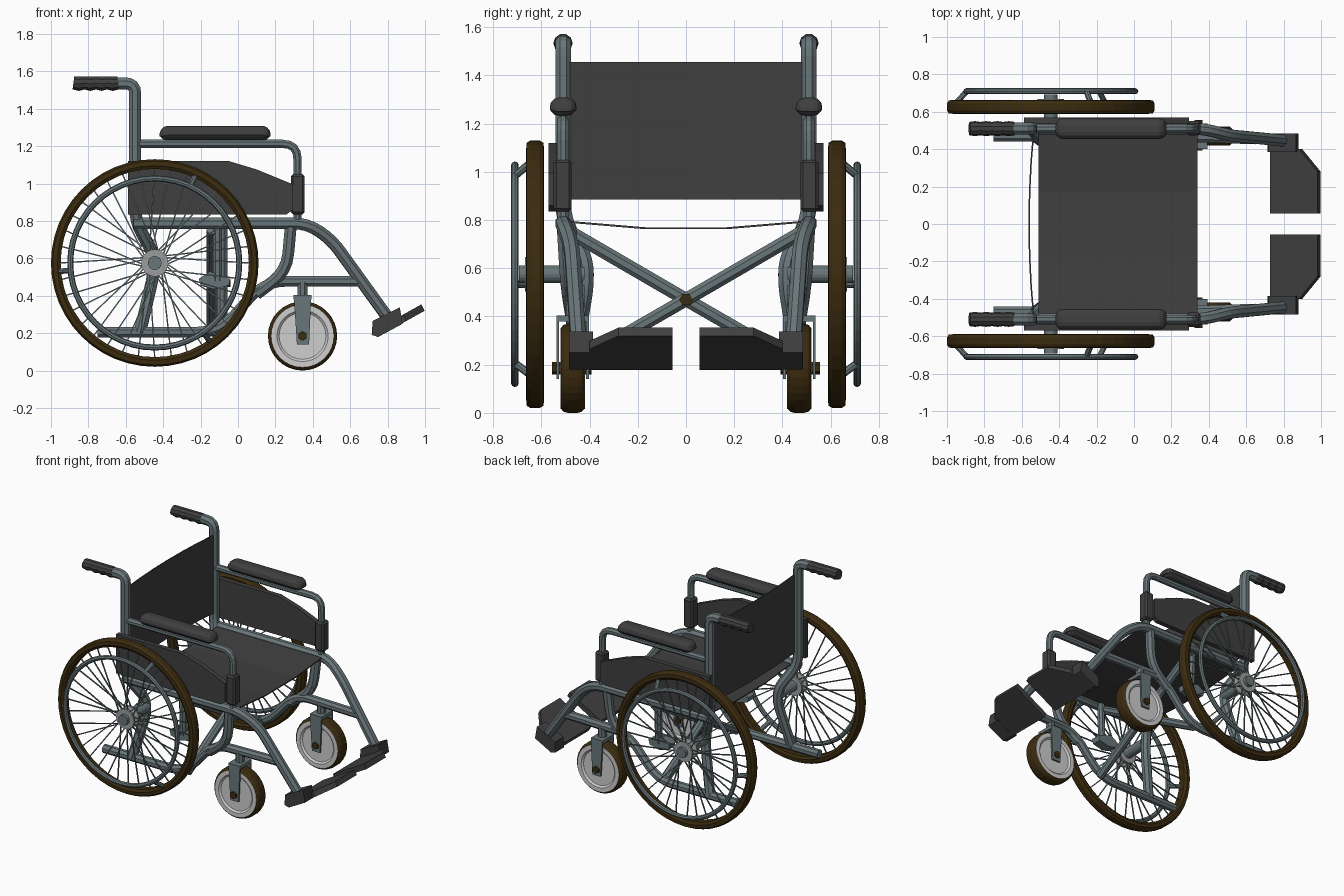
import bpy, bmesh, math
from mathutils import Vector

if "Cube" in bpy.data.objects:
    bpy.data.objects.remove(bpy.data.objects["Cube"])


def mat(name, r, g, b):
    m = bpy.data.materials.new(name)
    m.diffuse_color = (r, g, b, 1)
    m.use_nodes = True
    m.node_tree.nodes["Principled BSDF"].inputs["Base Color"].default_value = m.diffuse_color
    return m


STEEL = mat("steel grey", 0.14, 0.18, 0.19)
DARK = mat("dark vinyl", 0.05, 0.05, 0.05)
TYRE = mat("brown rubber", 0.045, 0.025, 0.005)
LIGHT = mat("light plastic", 0.62, 0.62, 0.62)
HUB = mat("hub grey", 0.33, 0.34, 0.34)


def finish(name, bm, m, mirror=True):
    bmesh.ops.remove_doubles(bm, verts=bm.verts, dist=1e-5)
    bmesh.ops.recalc_face_normals(bm, faces=bm.faces)
    me = bpy.data.meshes.new(name)
    bm.to_mesh(me)
    bm.free()
    me.materials.append(m)
    ob = bpy.data.objects.new(name, me)
    bpy.context.collection.objects.link(ob)
    if mirror:
        mod = ob.modifiers.new("mirror", 'MIRROR')
        mod.use_axis = (False, True, False)
        mod.use_mirror_merge = False
    return ob


def fillet(pts, r, steps=4):
    """Round the inner corners of a polyline."""
    pts = [Vector(p) for p in pts]
    out = [pts[0]]
    for a, b, c in zip(pts, pts[1:], pts[2:]):
        d = min(r, (a - b).length * 0.48, (c - b).length * 0.48)
        p, q = b + (a - b).normalized() * d, b + (c - b).normalized() * d
        for i in range(steps + 1):
            t = i / steps
            out.append(p * (1 - t) ** 2 + b * 2 * t * (1 - t) + q * t * t)
    return out + [pts[-1]]


def tube(name, paths, r, m, n=8, bend=0.1, mirror=True):
    """Sweep a circle along each path; r may be a list of radii."""
    bm = bmesh.new()
    for path in paths:
        pts = fillet(path, bend) if bend else [Vector(p) for p in path]
        dirs = [(pts[min(i + 1, len(pts) - 1)] - pts[max(i - 1, 0)]).normalized()
                for i in range(len(pts))]
        u = dirs[0].cross(Vector((0, 1, 0)))
        if u.length < 0.3:
            u = dirs[0].cross(Vector((0, 0, 1)))
        u.normalize()
        rings = []
        for i, (p, d) in enumerate(zip(pts, dirs)):
            if i:
                u = dirs[i - 1].rotation_difference(d) @ u
            v = d.cross(u)
            rad = r[i] if isinstance(r, list) else r
            angs = [2 * math.pi * (k + 0.5) / n for k in range(n)]
            rings.append([bm.verts.new(p + (u * math.cos(a) + v * math.sin(a)) * rad) for a in angs])
        for a, b in zip(rings, rings[1:]):
            for k in range(n):
                bm.faces.new((a[k], a[(k + 1) % n], b[(k + 1) % n], b[k]))
        bm.faces.new(rings[0])
        bm.faces.new(rings[-1])
    return finish(name, bm, m, mirror)


def lathe(name, prof, cx, cz, m, n=48):
    """Spin a closed (radius, y) profile round a sideways axle."""
    bm = bmesh.new()
    rings = []
    for k in range(n):
        a = 2 * math.pi * k / n
        rings.append([bm.verts.new((cx + r * math.cos(a), y, cz + r * math.sin(a))) for r, y in prof])
    j = len(prof)
    for k in range(n):
        a, b = rings[k], rings[(k + 1) % n]
        for i in range(j):
            if prof[i][0] + prof[(i + 1) % j][0] > 0:
                bm.faces.new((a[i], a[(i + 1) % j], b[(i + 1) % j], b[i]))
    bmesh.ops.remove_doubles(bm, verts=bm.verts, dist=1e-5)
    bmesh.ops.dissolve_degenerate(bm, edges=bm.edges, dist=1e-6)
    return finish(name, bm, m)


def prism(name, pts, off, m, mirror=True):
    """Extrude a polygon by an offset."""
    bm = bmesh.new()
    f = bm.faces.new([bm.verts.new(p) for p in pts])
    g = bmesh.ops.extrude_face_region(bm, geom=[f])
    bmesh.ops.translate(bm, vec=off, verts=[v for v in g["geom"] if isinstance(v, bmesh.types.BMVert)])
    return finish(name, bm, m, mirror)


def box(name, lo, hi, m, bevel=0, seg=1):
    x0, y0, z0 = lo
    x1, y1, z1 = hi
    bm = bmesh.new()
    bmesh.ops.create_cube(bm, size=1)
    for v in bm.verts:
        v.co = ((x0, x1)[v.co.x > 0], (y0, y1)[v.co.y > 0], (z0, z1)[v.co.z > 0])
    if bevel:
        bmesh.ops.bevel(bm, geom=bm.edges[:], offset=bevel, segments=seg, affect='EDGES', profile=0.5)
    return finish(name, bm, m)


# Rear wheels: tyre, hand rim with three struts, hub and spokes
WX, WZ = -0.445, 0.575
lathe("rear_tyre", [(0.503, 0.6), (0.503, 0.652), (0.52, 0.663), (0.545, 0.661), (0.555, 0.645),
                    (0.555, 0.607), (0.545, 0.591), (0.52, 0.589)], WX, WZ, TYRE)
lathe("hand_rim", [(0.452 + 0.016 * math.cos(k * math.pi / 4), 0.71 + 0.016 * math.sin(k * math.pi / 4))
                   for k in range(8)], WX, WZ, STEEL)
struts, spokes = [], []
for deg in (65, 185, 305):
    c, s = math.cos(math.radians(deg)), math.sin(math.radians(deg))
    struts.append([(WX + 0.51 * c, 0.645, WZ + 0.51 * s), (WX + 0.455 * c, 0.705, WZ + 0.455 * s)])
for k in range(36):
    a = 2 * math.pi * k / 36
    b = a + (0.5 if k % 4 < 2 else -0.5)
    y = 0.605 if k % 2 else 0.66
    spokes.append([(WX + 0.06 * math.cos(b), y, WZ + 0.06 * math.sin(b)),
                   (WX + 0.51 * math.cos(a), 0.626, WZ + 0.51 * math.sin(a))])
tube("hand_rim_struts", struts, 0.016, STEEL, bend=0)
tube("spokes", spokes, 0.005, STEEL, n=4, bend=0)
lathe("wheel_hub", [(0, 0.595), (0.072, 0.595), (0.072, 0.612), (0.045, 0.62), (0.045, 0.645),
                    (0.072, 0.653), (0.072, 0.668), (0, 0.668)], WX, WZ, HUB, 24)
lathe("axle", [(0, 0.42), (0.037, 0.42), (0.037, 0.692), (0, 0.692)], WX, WZ, STEEL, 16)

# Casters: tyre, light wheel disc, fork and bolt
CX, CZ = 0.345, 0.185
lathe("caster_tyre", [(0.15, 0.425), (0.168, 0.421), (0.18, 0.432), (0.185, 0.45), (0.185, 0.49),
                      (0.18, 0.508), (0.168, 0.519), (0.15, 0.515)], CX, CZ, TYRE, 32)
lathe("caster_disc", [(0, 0.43), (0.125, 0.43), (0.137, 0.419), (0.168, 0.419),
                      (0.168, 0.521), (0.137, 0.521), (0.125, 0.51), (0, 0.51)], CX, CZ, LIGHT, 32)
for nm, y in (("fork_inner_plate", 0.402), ("fork_outer_plate", 0.526)):
    prism(nm, [(0.298, y, 0.405), (0.392, y, 0.405), (0.38, y, 0.14), (0.315, y, 0.14)], (0, 0.012, 0), STEEL)
box("fork_crown", (0.298, 0.402, 0.38), (0.392, 0.538, 0.405), STEEL)
tube("fork_stem", [[(CX, 0.47, 0.39), (CX, 0.47, 0.47)]], 0.03, STEEL, bend=0)
tube("caster_bolt", [[(CX, 0.392, CZ), (CX, 0.555, CZ)]], 0.026, TYRE, n=6, bend=0)

# Side frames
tube("back_post", [[(-0.66, 0.51, 1.535), (-0.55, 0.51, 1.535), (-0.55, 0.51, 0.8), (-0.455, 0.415, 0.63),
                    (-0.45, 0.415, 0.52), (-0.525, 0.47, 0.2)]], 0.035, STEEL, bend=0.08)
tube("seat_rail", [[(-0.56, 0.51, 0.787), (0.37, 0.51, 0.787), (0.50, 0.475, 0.70), (0.81, 0.445, 0.27)]],
     0.034, STEEL, bend=0.12)
tube("lower_rail", [[(-0.75, 0.47, 0.205), (-0.1, 0.47, 0.205), (0.1, 0.47, 0.43), (0.2, 0.47, 0.477),
                     (0.65, 0.455, 0.477)]], 0.031, STEEL, bend=0.12)
tube("front_upright", [[(0.283, 0.505, 0.78), (0.26, 0.49, 0.53), (0.1, 0.47, 0.41)]], 0.034, STEEL, bend=0.12)

# Folding cross brace with pivot bolt, and its side brackets
for nm, x, s in (("cross_brace_front", -0.085, 1), ("cross_brace_rear", -0.14, -1)):
    tube(nm, [[(x, -0.46 * s, 0.205), (x, 0, 0.47), (x, 0.49 * s, 0.755)]], 0.03, STEEL, bend=0, mirror=False)
tube("cross_brace_bolt", [[(-0.185, 0, 0.47), (-0.04, 0, 0.47)]], 0.027, TYRE, n=6, bend=0, mirror=False)
prism("brake_bracket", [(-0.21, 0.42, 0.49), (-0.15, 0.42, 0.53), (-0.04, 0.42, 0.49), (-0.05, 0.42, 0.455),
                        (-0.13, 0.42, 0.435), (-0.2, 0.42, 0.455)], (0, 0.07, 0), STEEL)
tube("brake_bar", [[(-0.11, 0.48, 0.78), (-0.11, 0.47, 0.48)]], 0.026, STEEL, bend=0)

# Sling seat and backrest
prism("seat", [(-0.51, -0.53, 0.792), (-0.51, -0.17, 0.762), (-0.51, 0.17, 0.762), (-0.51, 0.53, 0.792),
               (-0.51, 0.53, 0.8), (-0.51, 0.17, 0.77), (-0.51, -0.17, 0.77), (-0.51, -0.53, 0.8)],
      (0.85, 0, 0), DARK, False)
ys = [-0.5, -0.33, -0.17, 0, 0.17, 0.33, 0.5]
curve = [(-0.565 + 0.025 * (y / 0.5) ** 2, y) for y in ys]
prism("backrest", [(x, y, 0.885) for x, y in curve] + [(x + 0.008, y, 0.885) for x, y in reversed(curve)],
      (0, 0, 0.57), DARK, False)

# Push grips with finger ridges
gx = [-0.88 + 0.03 * i for i in range(9)]
tube("push_grip", [[(x, 0.51, 1.537 - 0.004 * (i % 2)) for i, x in enumerate(gx)]],
     [0.036 + 0.004 * (i % 2) for i in range(9)], DARK, n=10, bend=0)

# Armrests: tube, pad, front socket and side panel
tube("armrest_tube", [[(-0.55, 0.51, 1.212), (0.318, 0.51, 1.212), (0.318, 0.51, 0.79)]], 0.024, STEEL, bend=0.08)
pad = box("armrest_pad", (-0.42, 0.455, 1.232), (0.175, 0.565, 1.32), DARK, 0.038, 3)
for v in pad.data.vertices:  # thin the pad towards its ends
    t = max(0, abs(v.co.x + 0.122) - 0.2)
    if v.co.z > 1.26:
        v.co.z -= 0.2 * t
box("armrest_socket", (0.283, 0.474, 0.835), (0.356, 0.55, 1.05), DARK, 0.012)
prism("side_panel", [(-0.588, 0.535, 0.835), (-0.588, 0.535, 1.12), (-0.05, 0.535, 1.12), (0.1, 0.535, 1.075),
                     (0.295, 0.535, 0.995), (0.295, 0.535, 0.86), (0.26, 0.535, 0.835)], (0, 0.035, 0), DARK)

# Footrests: tilted plate and its hinge block
outline = [(0.745, 0.055), (0.998, 0.055), (0.998, 0.28), (0.90, 0.40), (0.745, 0.40)]
prism("footplate", [(x, y, 0.178 + (x - 0.745) * 0.56) for x, y in outline], (-0.018, 0, 0.034), DARK)
prism("footplate_hinge", [(0.715, 0.385, 0.19), (0.72, 0.385, 0.265), (0.865, 0.385, 0.338),
                          (0.88, 0.385, 0.25), (0.75, 0.385, 0.18)], (0, 0.1, 0), DARK)
